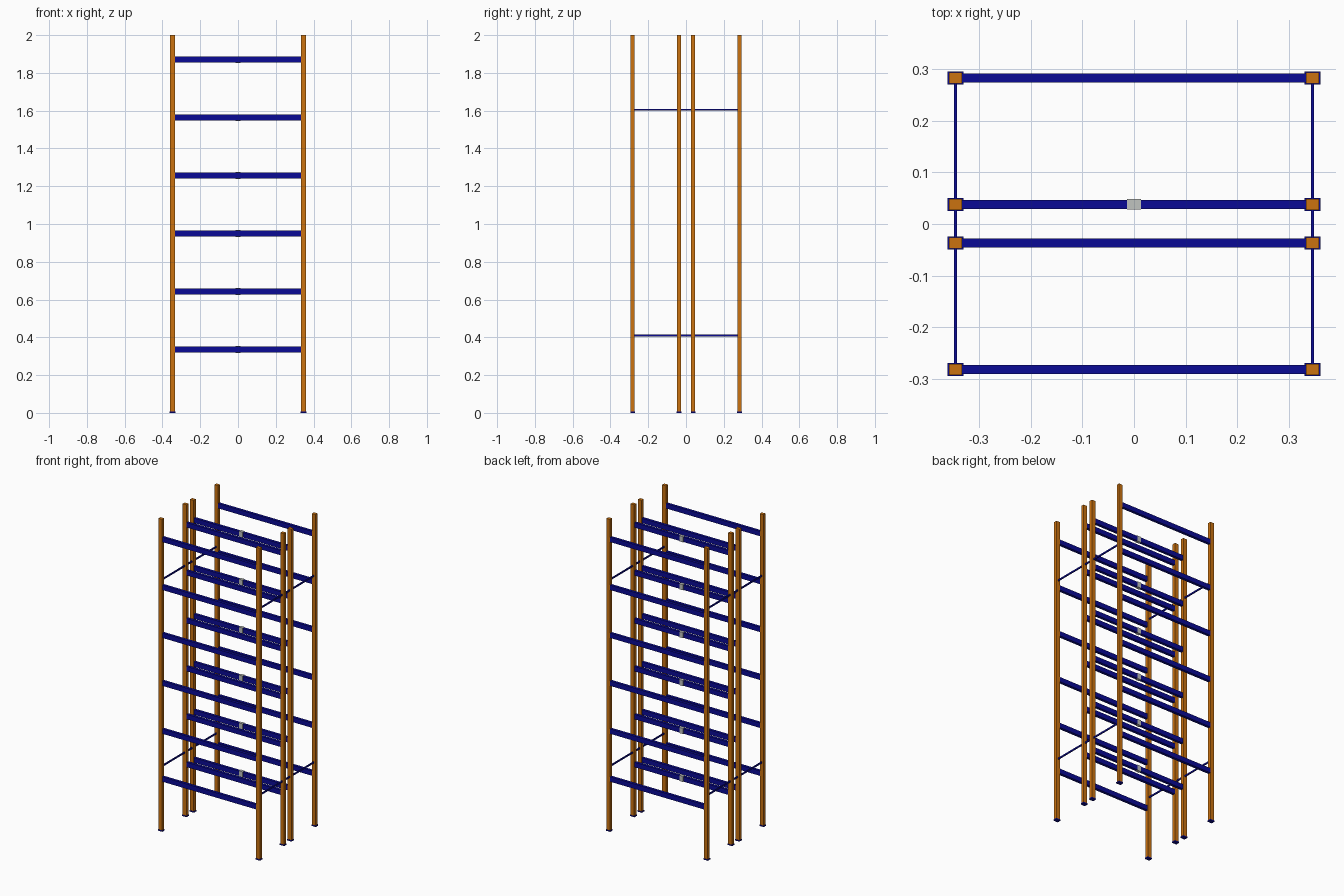
import bpy

if "Cube" in bpy.data.objects:
    bpy.data.objects.remove(bpy.data.objects["Cube"])


def material(name, rgb):
    m = bpy.data.materials.new(name)
    m.use_nodes = True
    m.diffuse_color = (*rgb, 1)
    m.node_tree.nodes["Principled BSDF"].inputs["Base Color"].default_value = (*rgb, 1)
    return m


orange = material("orange_paint", (0.60, 0.17, 0.005))
blue = material("blue_paint", (0.003, 0.003, 0.30))
grey = material("grey_steel", (0.53, 0.55, 0.53))


def box(name, center, size, mat):
    bpy.ops.mesh.primitive_cube_add(size=1, location=center)
    ob = bpy.context.object
    ob.name = name
    ob.scale = size
    bpy.ops.object.transform_apply(location=False, rotation=False, scale=True)
    ob.data.materials.append(mat)
    return ob


POST_X = 0.346
ROWS = {"front": -0.282, "front_middle": -0.037, "back_middle": 0.038, "back": 0.283}
LEVELS = [0.335 + 0.307 * i for i in range(6)]
SIDES = {"left": POST_X, "right": -POST_X}

for row, y in ROWS.items():
    # Uprights on foot plates
    for side, x in SIDES.items():
        box(f"{row}_{side}_post", (x, y, 1.004), (0.026, 0.021, 1.992), orange)
        box(f"{row}_{side}_foot_plate", (x, y, 0.004), (0.031, 0.025, 0.008), blue)
    # Long shelf beams between the uprights
    for i, z in enumerate(LEVELS):
        box(f"{row}_beam_{i + 1}", (0, y, z), (0.667, 0.0175, 0.031), blue)

# Steel clips around the back middle beams
for i, z in enumerate(LEVELS):
    box(f"beam_clip_{i + 1}", (0, ROWS["back_middle"], z), (0.027, 0.020, 0.036), grey)

# Thin side ties running from front to back
for side, x in SIDES.items():
    for level, z in (("lower", 0.41), ("upper", 1.605)):
        box(f"{side}_{level}_tie", (x, 0, z), (0.006, 0.56, 0.01), blue)
